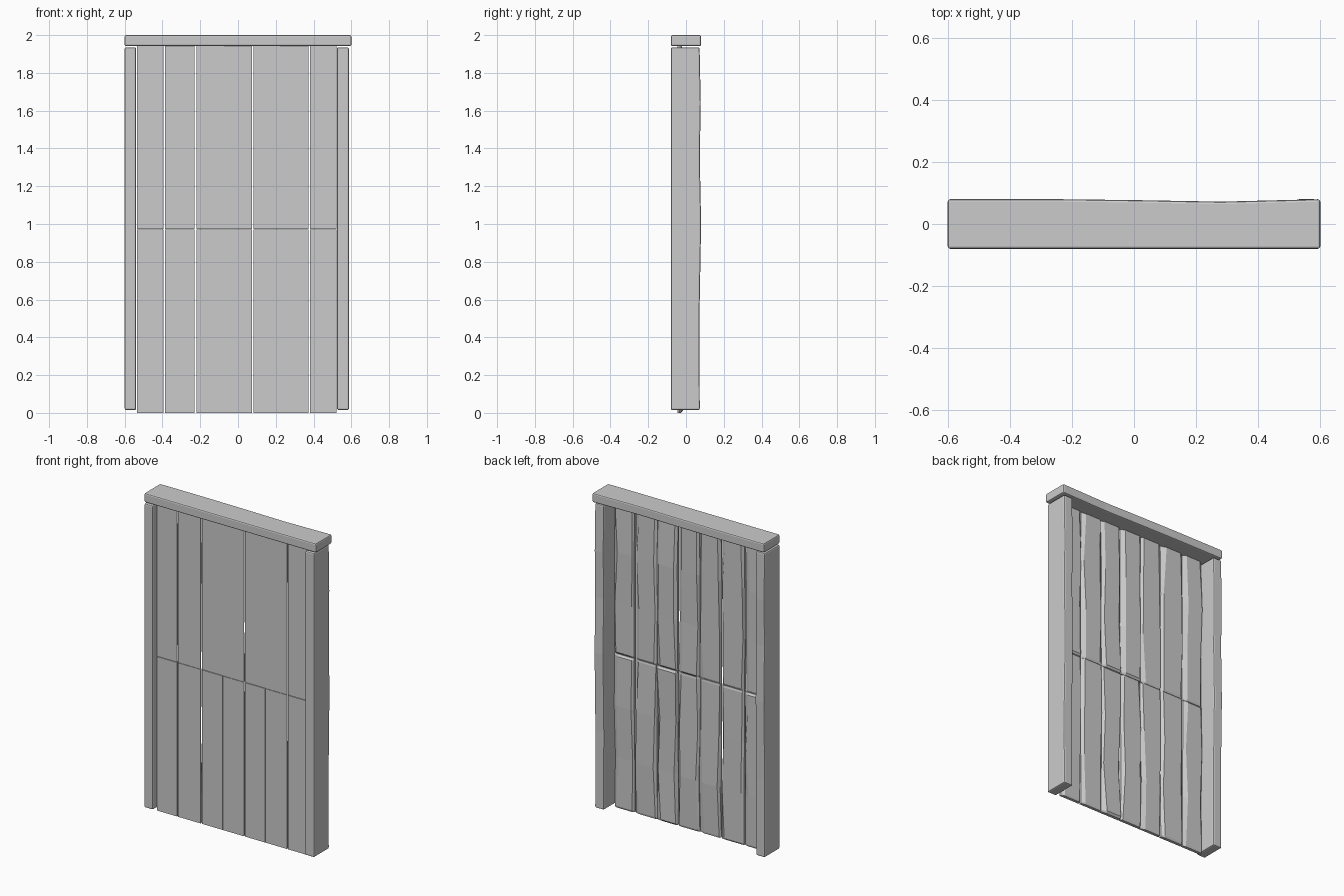
import bpy, bmesh, random

if "Cube" in bpy.data.objects:
    bpy.data.objects.remove(bpy.data.objects["Cube"])
random.seed(4)


def finish(name, bm, bevel=0.0):
    bmesh.ops.recalc_face_normals(bm, faces=bm.faces)
    me = bpy.data.meshes.new(name)
    bm.to_mesh(me)
    bm.free()
    ob = bpy.data.objects.new(name, me)
    bpy.context.collection.objects.link(ob)
    if bevel:
        m = ob.modifiers.new("bevel", 'BEVEL')
        m.width = bevel
        m.segments = 2
        m.limit_method = 'ANGLE'
        m.angle_limit = 0.7
    return ob


def loft(name, rings, bevel=0.0):
    """Skin a stack of equal-length point rings and cap both ends."""
    bm = bmesh.new()
    vs = [[bm.verts.new(p) for p in r] for r in rings]
    n = len(vs[0])
    for a, b in zip(vs, vs[1:]):
        for i in range(n):
            bm.faces.new((a[i], a[(i + 1) % n], b[(i + 1) % n], b[i]))
    bm.faces.new(vs[0])
    bm.faces.new(vs[-1])
    return finish(name, bm, bevel)


# side posts, with a slightly uneven back edge
def post(name, x0, x1):
    levels = [(0.015, .073), (0.5, .071), (1.0, .08), (1.35, .073), (1.64, .078), (1.935, .072)]
    loft(name, [[(x0, -.08, z), (x1, -.08, z), (x1, y, z), (x0, y, z)] for z, y in levels], .008)


post("left_post", -.6, -.539)
post("right_post", .524, .587)

# top beam, with a slightly wavy back
beam = [(-.6, .08), (-.25, .08), (.0, .077), (.28, .072), (.6, .08)]
loft("top_beam", [[(x, -.08, 1.942), (x, y, 1.942), (x, y, 2), (x, -.08, 2)] for x, y in beam], .008)


# wall planks: flat front, roughly hewn chamfers and thickness on the back
def plank(name, x0, x1, z0, z1, front):
    rings = []
    for k in range(4):
        z = z0 + (z1 - z0) * k / 3
        back = -.017 + random.uniform(-.005, .004)
        left, right = random.uniform(.002, .02), random.uniform(.008, .034)
        dl, dr = random.uniform(.008, .018), random.uniform(.012, .022)
        e = .003 if k in (0, 3) else 0
        rings.append([(x0, front, z), (x1, front, z),
                      (x1, back - dr, z), (x1 - right, back - e, z),
                      (x0 + left, back - e, z), (x0, back - dl, z)])
    # short end chamfers
    tips = []
    for r, z in ((rings[0], z0), (rings[-1], z1)):
        tips.append([(x, min(y, -.027) if i > 1 else y, z) for i, (x, y, _) in enumerate(r)])
    s = .012
    rings[0] = [(x, y, z0 + s) for x, y, _ in rings[0]]
    rings[-1] = [(x, y, z1 - s) for x, y, _ in rings[-1]]
    loft(name, [tips[0]] + rings + [tips[1]])


spans = [(-.534, -.394), (-.386, -.229), (-.221, -.075), (-.074, .073),
         (.081, .222), (.223, .373), (.381, .522)]
for i, (a, b) in enumerate(spans):
    shift = .002 if i % 2 == 0 else 0
    plank(f"lower_plank_{i+1}", a, b, 0, .972, -.046)
    plank(f"upper_plank_{i+1}", a, b, .974, 1.945, -.046 + shift)
